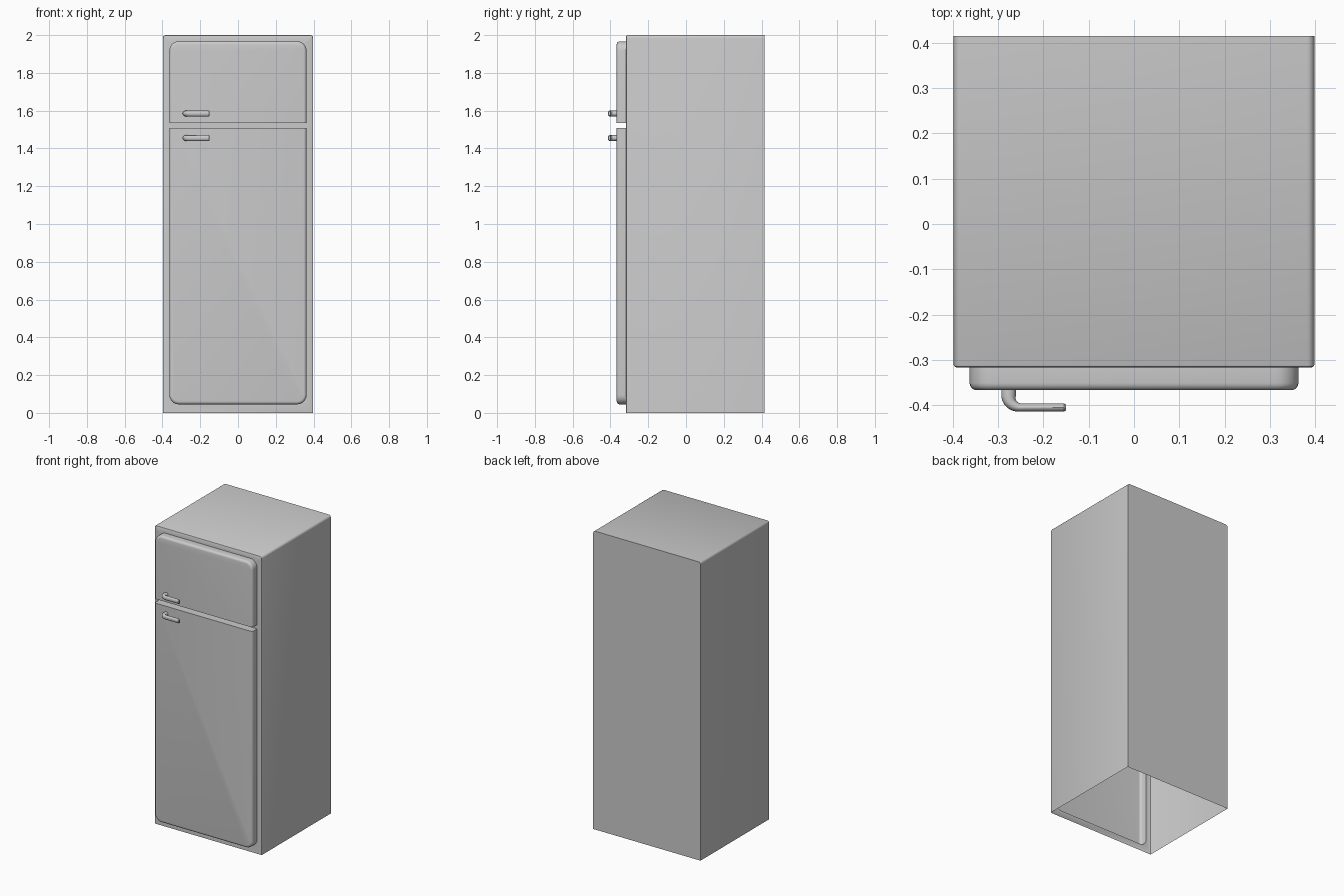
import bpy, bmesh, math

if "Cube" in bpy.data.objects:
    bpy.data.objects.remove(bpy.data.objects["Cube"])

FRONT, BACK, DOOR = -0.317, 0.415, -0.367


def outline(w, z0, z1, rb, rt, seg=6):
    """Closed x-z outline, bottom corner radius rb, top corner radius rt."""
    pts = []
    for sx, z, r, sz, a0 in ((-1, z0, rb, 1, 180), (1, z0, rb, 1, 270),
                             (1, z1, rt, -1, 0), (-1, z1, rt, -1, 90)):
        if r <= 0:
            pts.append((sx * w, z))
            continue
        for i in range(seg + 1):
            a = math.radians(a0 + 90 * i / seg)
            pts.append((sx * (w - r) + r * math.cos(a), z + sz * r + r * math.sin(a)))
    return pts


def add_ring(bm, pts, y):
    return [bm.verts.new((x, y, z)) for x, z in pts]


def bridge(bm, a, b, skip=-1):
    n = len(a)
    for i in range(n):
        if i != skip:
            bm.faces.new((a[i], a[(i + 1) % n], b[(i + 1) % n], b[i]))


def finish(bm, name):
    bmesh.ops.recalc_face_normals(bm, faces=bm.faces[:])
    me = bpy.data.meshes.new(name)
    bm.to_mesh(me)
    bm.free()
    ob = bpy.data.objects.new(name, me)
    bpy.context.collection.objects.link(ob)
    bpy.ops.object.select_all(action='DESELECT')
    ob.select_set(True)
    bpy.context.view_layer.objects.active = ob
    bpy.ops.object.shade_smooth_by_angle(angle=math.radians(35))
    return ob


# door name: z0, z1, bottom radius, top radius, handle height
doors = {"freezer": (1.535, 1.967, 0, 0.05, 1.585),
         "fridge": (0.045, 1.507, 0.05, 0, 1.455)}


def door_outline(z0, z1, rb, rt, inset=0):
    return outline(0.363 - inset, z0 + (inset if rb else 0), z1 - (inset if rt else 0),
                   rb - inset if rb else 0, rt - inset if rt else 0)


# cabinet shell: open underneath, front frame with an opening behind each door
bm = bmesh.new()
rings = []
for y, d in ((FRONT, 0.006), (FRONT + 0.002, 0.002), (FRONT + 0.006, 0), (BACK, 0)):
    rings.append(add_ring(bm, outline(0.398 - d, 0, 2 - d, 0, 0.016 - d), y))
for a, b in zip(rings, rings[1:]):
    bridge(bm, a, b, skip=0)
bm.faces.new(rings[-1])
loops = [rings[0]] + [add_ring(bm, door_outline(*d[:4]), FRONT) for d in doors.values()]
edges = []
for lp in loops:
    for a, b in zip(lp, lp[1:] + lp[:1]):
        edges.append(bm.edges.get((a, b)) or bm.edges.new((a, b)))
bmesh.ops.triangle_fill(bm, edges=edges, use_beauty=True, normal=(0, -1, 0))
finish(bm, "cabinet")

for label, (z0, z1, rb, rt, hz) in doors.items():
    # hollow door panel with a rounded front edge
    bm = bmesh.new()
    f = 0.016
    prof = [(FRONT, 0)]
    for i in range(5):
        a = math.pi / 2 * i / 4
        prof.append((DOOR + f - f * math.sin(a), f - f * math.cos(a)))
    rings = [add_ring(bm, door_outline(z0, z1, rb, rt, d), y) for y, d in prof]
    for a, b in zip(rings, rings[1:]):
        bridge(bm, a, b)
    bm.faces.new(rings[-1])
    finish(bm, label + "_door")

    # bent handle: oval section swept along an L path, thinning towards the tip
    bm = bmesh.new()
    path = [(-0.277, DOOR, 0, 0.016, 0.015), (-0.277, -0.381, 0, 0.016, 0.015)]
    for i in range(1, 7):
        a = math.pi / 2 * i / 6
        path.append((-0.251 - 0.026 * math.cos(a), -0.381 - 0.024 * math.sin(a),
                     a, 0.016 - 0.007 * i / 6, 0.015))
    path += [(-0.154, -0.405, math.pi / 2, 0.009, 0.015),
             (-0.150, -0.405, math.pi / 2, 0.006, 0.012)]
    rings = []
    for x, y, a, u, v in path:
        ring = []
        for k in range(16):
            t = math.tau * k / 16
            o = u * math.cos(t)
            ring.append(bm.verts.new((x - o * math.cos(a), y - o * math.sin(a),
                                      hz + v * math.sin(t))))
        rings.append(ring)
    for a, b in zip(rings, rings[1:]):
        bridge(bm, a, b)
    bm.faces.new(rings[-1])
    finish(bm, label + "_handle")
